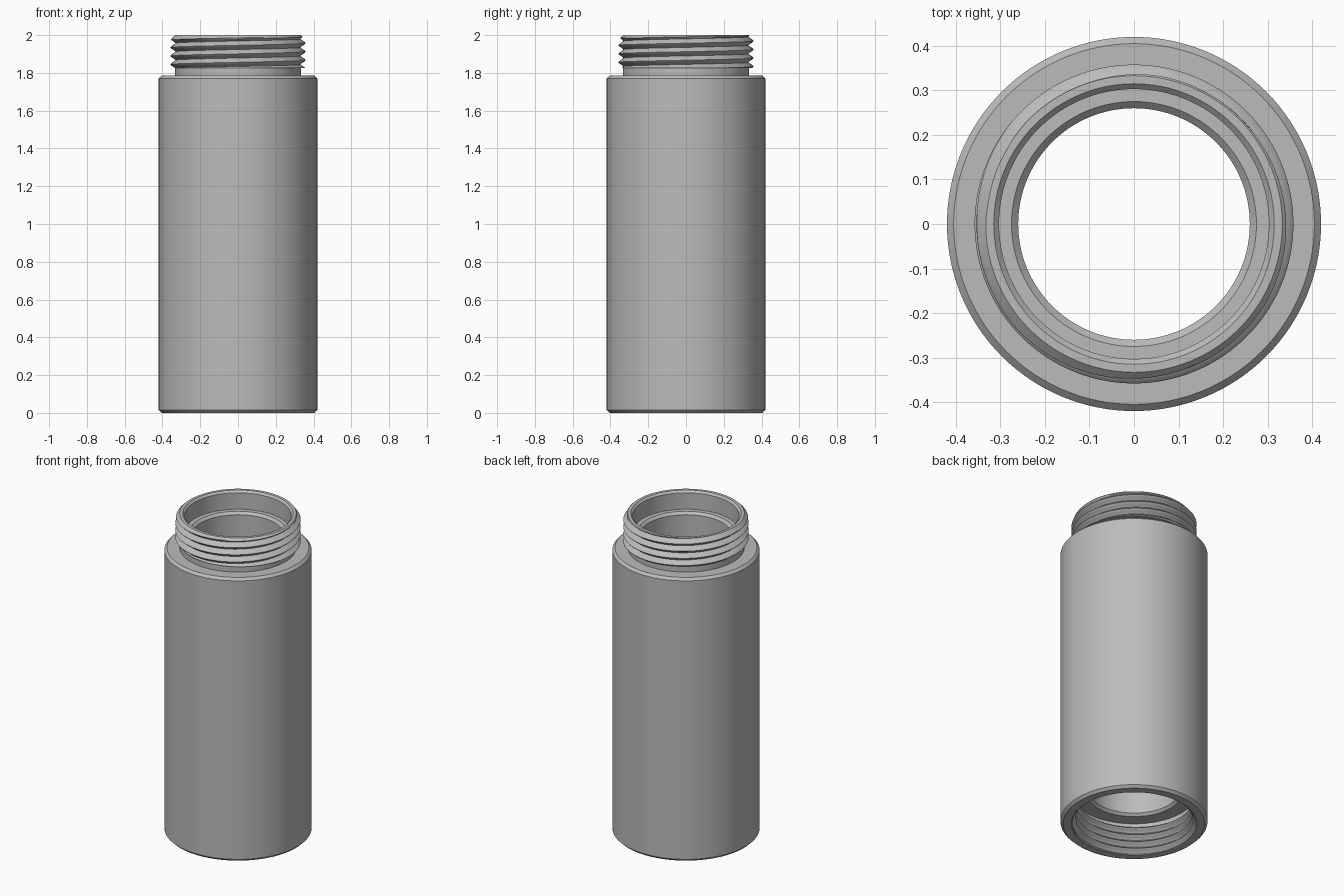
import bpy
import bmesh
import math

cube = bpy.data.objects.get("Cube")
if cube:
    bpy.data.objects.remove(cube, do_unlink=True)

SEGMENTS = 128
PITCH = 0.045      # height gained per turn
STEPS = 8          # rows per turn of thread
ROOT, CREST = 0.331, 0.358


def tooth(z, angle):
    """Radius of the right-handed V thread at a height and angle."""
    t = (z / PITCH - angle / math.tau) % 1.0
    ridge = 1.0 - abs(2.0 * t - 1.0)                  # triangle wave
    ridge = min(max((ridge - 0.06) / 0.82, 0.0), 1.0)  # flat root and crest
    return ROOT + (CREST - ROOT) * ridge


def fixed(r, z):
    """Plain turned row."""
    return lambda a: (r, z)


def thread_rows(z0, z1, limit):
    """Rows that climb along the helix, trimmed to z0..z1."""
    first = math.floor(z0 / PITCH) - 1
    last = math.ceil(z1 / PITCH) + 1

    def row(k):
        def at(a):
            z = PITCH * (k / STEPS + a / math.tau)
            z = min(max(z, z0), z1)
            return limit(tooth(z, a), z), z
        return at
    return [row(k) for k in range(first * STEPS, last * STEPS + 1)]


def lathe(name, rows, material):
    """Turn a closed ring of rows into one welded solid."""
    bm = bmesh.new()
    grid = []
    for row in rows:
        line = []
        for s in range(SEGMENTS + 1):
            a = math.tau * s / SEGMENTS
            r, z = row(a)
            line.append(bm.verts.new((r * math.cos(a), r * math.sin(a), z)))
        grid.append(line)
    for i, lower in enumerate(grid):
        upper = grid[(i + 1) % len(grid)]
        for s in range(SEGMENTS):
            bm.faces.new((lower[s], lower[s + 1], upper[s + 1], upper[s]))
    bmesh.ops.remove_doubles(bm, verts=bm.verts, dist=0.00005)
    bmesh.ops.recalc_face_normals(bm, faces=bm.faces)
    mesh = bpy.data.meshes.new(name)
    bm.to_mesh(mesh)
    bm.free()
    obj = bpy.data.objects.new(name, mesh)
    bpy.context.collection.objects.link(obj)
    mesh.materials.append(material)
    bpy.ops.object.select_all(action='DESELECT')
    obj.select_set(True)
    bpy.context.view_layer.objects.active = obj
    bpy.ops.object.shade_smooth_by_angle(angle=math.radians(25))
    return obj


grey = bpy.data.materials.new("plain_grey")
grey.use_nodes = True
colour = (0.5, 0.5, 0.5, 1.0)
grey.diffuse_color = colour
grey.node_tree.nodes["Principled BSDF"].inputs["Base Color"].default_value = colour

# Outer sleeve with chamfered rims, then the plain neck
rows = [fixed(r, z) for r, z in (
    (0.405, 0.0), (0.42, 0.015), (0.42, 1.77), (0.405, 1.785),
    (0.333, 1.785), (0.333, 1.825))]

# External thread, chamfered at the top
rows += thread_rows(1.825, 2.0, lambda r, z: min(r, 0.333 + (2.0 - z)))

# Mouth chamfer, seat ledge, long bore and lower shoulder
rows += [fixed(r, z) for r, z in (
    (0.315, 2.0), (0.303, 1.988), (0.303, 1.885), (0.275, 1.885),
    (0.26, 1.87), (0.26, 0.22), (0.275, 0.205), (0.358, 0.205),
    (0.358, 0.175))]

# Internal thread, from the relief groove down to the chamfered opening
rows += reversed(thread_rows(0.0, 0.175, lambda r, z: max(r, 0.358 - z)))

lathe("threaded_tube", rows, grey)
